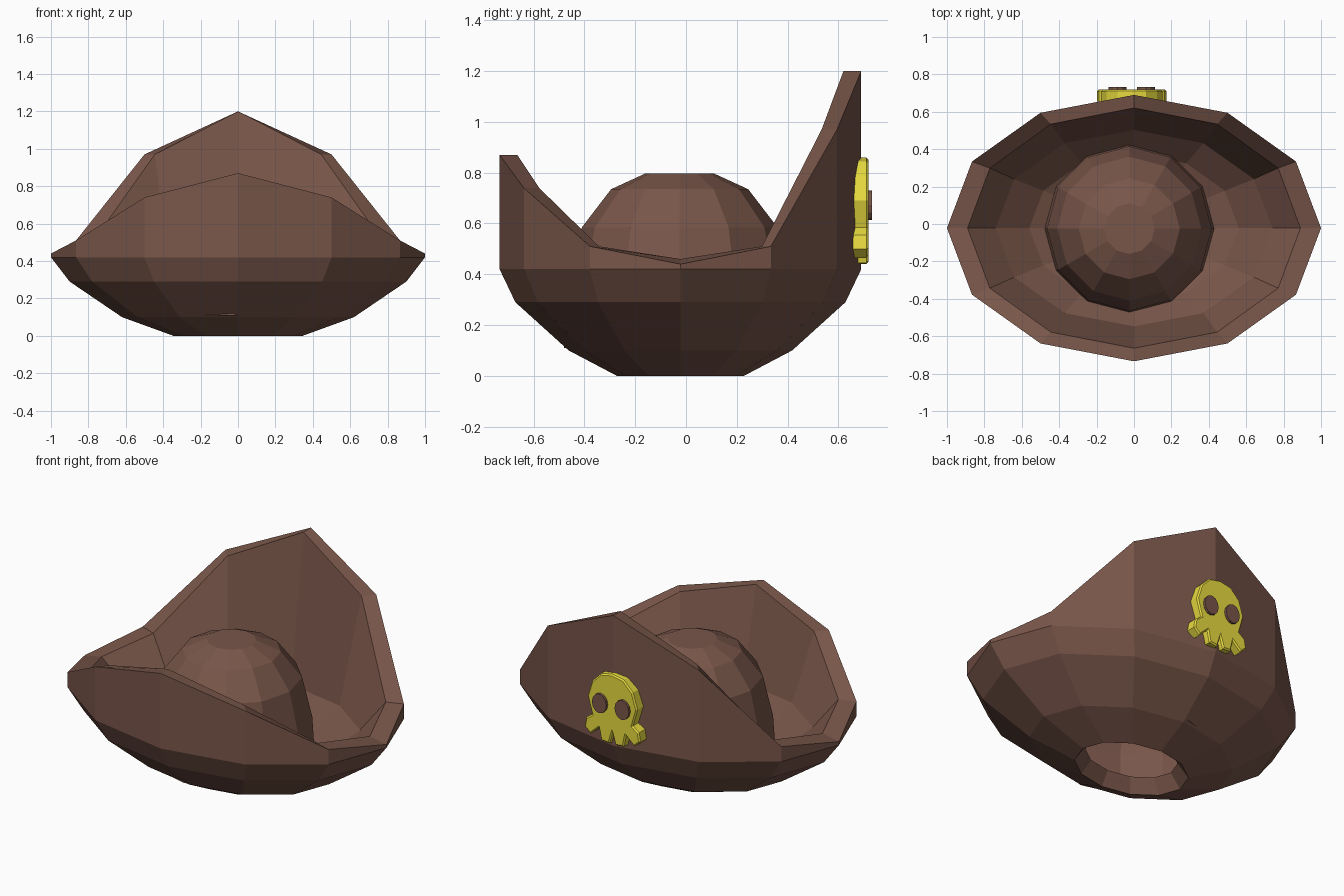
import bpy, bmesh, math

if "Cube" in bpy.data.objects:
    bpy.data.objects.remove(bpy.data.objects["Cube"])

N = 12


def material(name, rgb):
    m = bpy.data.materials.new(name)
    m.diffuse_color = (*rgb, 1)
    m.use_nodes = True
    m.node_tree.nodes["Principled BSDF"].inputs["Base Color"].default_value = m.diffuse_color
    return m


brown = material("brown_leather", (0.19, 0.093, 0.068))
gold = material("gold", (0.80, 0.70, 0.05))


def finish(name, bm, mat):
    bmesh.ops.recalc_face_normals(bm, faces=bm.faces)
    me = bpy.data.meshes.new(name)
    bm.to_mesh(me)
    bm.free()
    me.materials.append(mat)
    ob = bpy.data.objects.new(name, me)
    bpy.context.collection.objects.link(ob)
    return ob


def loft(name, rings, mat, centre, closed=False, cap=False):
    """Bridge elliptical rings; a ring is (rx, ry, list of heights)."""
    bm = bmesh.new()
    loops = []
    for rx, ry, zs in rings:
        loops.append([bm.verts.new((centre[0] + rx * math.cos(i * math.tau / N),
                                    centre[1] + ry * math.sin(i * math.tau / N), zs[i]))
                      for i in range(N)])
    pairs = list(zip(loops, loops[1:]))
    if closed:
        pairs.append((loops[-1], loops[0]))
    for a, b in pairs:
        for i in range(N):
            j = (i + 1) % N
            bm.faces.new((a[i], a[j], b[j], b[i]))
    if cap:
        bm.faces.new(loops[-1])
    return finish(name, bm, mat)


def flat(z):
    return [z] * N


# Upturned brim: rim height varies around the ellipse, starting at the right side
rim = [0.44, 0.51, 0.97, 1.20, 0.97, 0.51, 0.44, 0.51, 0.74, 0.87, 0.74, 0.51]
inner_rim = [0.46 if z == 0.44 else z for z in rim]
loft("brim", [
    (0.345, 0.25, flat(0.0)),
    (0.62, 0.44, flat(0.10)),
    (0.90, 0.65, flat(0.29)),
    (1.00, 0.712, flat(0.42)),
    (1.00, 0.712, rim),
    (0.89, 0.642, inner_rim),
    (0.74, 0.525, flat(0.33)),
    (0.56, 0.40, flat(0.19)),
    (0.28, 0.20, flat(0.08)),
], brown, (0, -0.022), closed=True)

# Domed crown
loft("crown", [(r, r, flat(z)) for r, z in
               [(0.455, 0.11), (0.44, 0.35), (0.385, 0.585), (0.27, 0.735), (0.135, 0.797)]],
     brown, (-0.025, -0.025), cap=True)


def plate(name, outline, y0, y1, mat, bevel=0.0):
    """Extrude an x-z outline from y0 to y1, chamfering the outer face edge."""
    bm = bmesh.new()
    face = bm.faces.new([bm.verts.new((x, y0, z)) for x, z in outline])
    ext = bmesh.ops.extrude_face_region(bm, geom=[face], use_keep_orig=True)["geom"]
    for v in ext:
        if isinstance(v, bmesh.types.BMVert):
            v.co.y = y1
    bmesh.ops.recalc_face_normals(bm, faces=bm.faces)
    if bevel:
        edges = [e for e in bm.edges if all(v.co.y == e.verts[0].co.y for v in e.verts)
                 and abs(e.verts[0].co.y - y1) < 1e-4]
        bmesh.ops.bevel(bm, geom=edges, offset=bevel, segments=1, affect='EDGES')
    return finish(name, bm, mat)


# Skull badge on the back: mirrored half outline
half = [(0.075, 0.845), (0.135, 0.785), (0.165, 0.69), (0.135, 0.585), (0.175, 0.555),
        (0.185, 0.50), (0.145, 0.465), (0.09, 0.515), (0.075, 0.445), (0.02, 0.44)]
cx = -0.012
outline = ([(cx, 0.86)] + [(cx + x, z) for x, z in half] + [(cx, 0.505)]
           + [(cx - x, z) for x, z in reversed(half)])
plate("skull_badge", outline, 0.655, 0.718, gold, 0.008)

# Eye sockets
for side, label in ((-1, "left"), (1, "right")):
    eye = [(cx + side * 0.075 + 0.048 * math.cos(a), 0.672 + 0.058 * math.sin(a))
           for a in (i * math.tau / N for i in range(N))]
    plate(label + "_eye", eye, 0.70, 0.733, brown)
